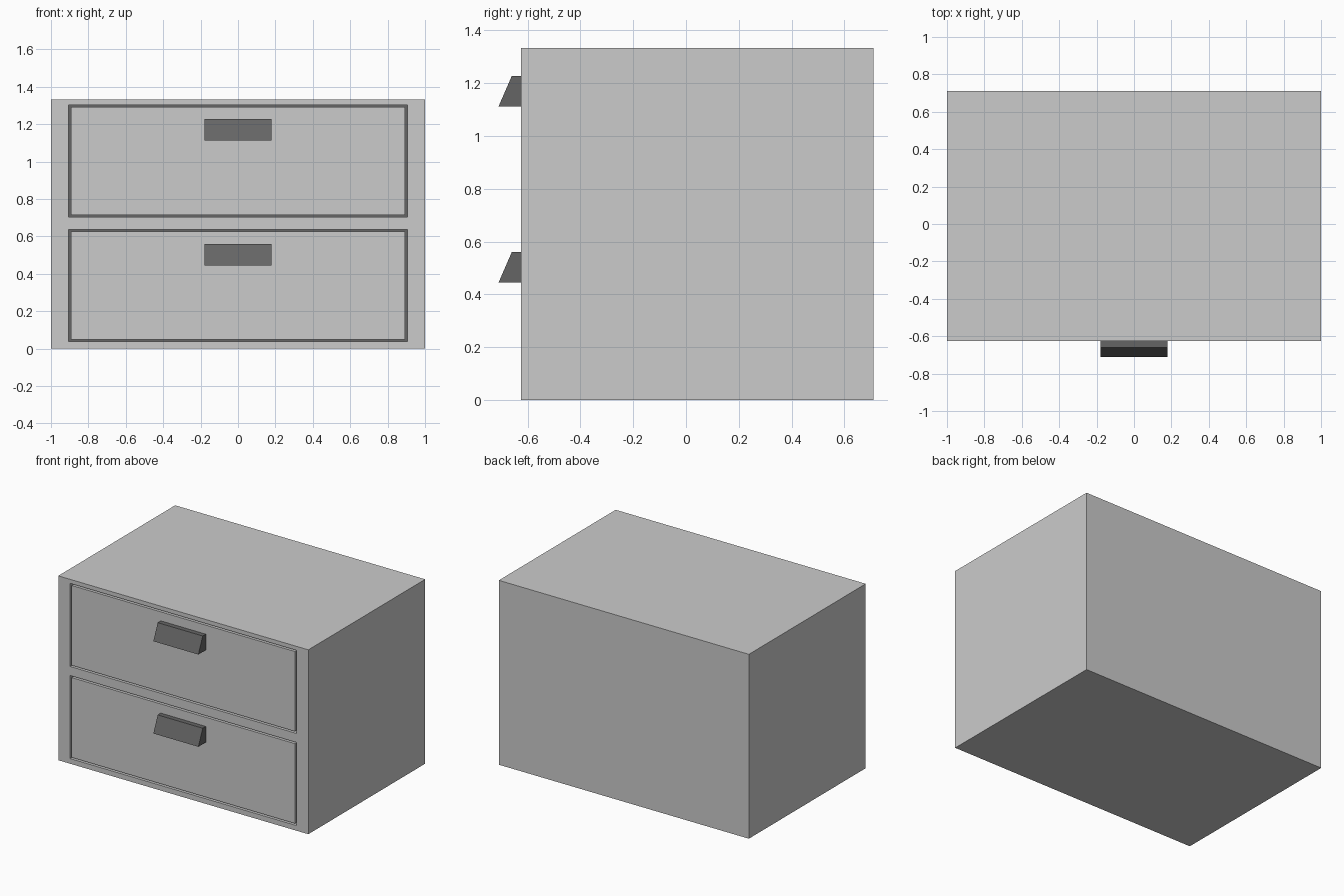
import bpy, bmesh

if "Cube" in bpy.data.objects:
    bpy.data.objects.remove(bpy.data.objects["Cube"])

FRONT, BACK, H = -0.625, 0.71, 1.333
GAP = 0.012
DEPTH = 0.06

dark = bpy.data.materials.new("dark_grey")
dark.diffuse_color = (0.13, 0.13, 0.13, 1)
dark.use_nodes = True
dark.node_tree.nodes["Principled BSDF"].inputs["Base Color"].default_value = dark.diffuse_color


def prism(name, profile, x0, x1, mat=None):
    """Extrude a (y, z) profile from x0 to x1."""
    bm = bmesh.new()
    face = bm.faces.new([bm.verts.new((x0, y, z)) for y, z in profile])
    ext = bmesh.ops.extrude_face_region(bm, geom=[face])
    moved = [v for v in ext["geom"] if isinstance(v, bmesh.types.BMVert)]
    bmesh.ops.translate(bm, verts=moved, vec=(x1 - x0, 0, 0))
    bmesh.ops.recalc_face_normals(bm, faces=bm.faces)
    mesh = bpy.data.meshes.new(name)
    bm.to_mesh(mesh)
    bm.free()
    ob = bpy.data.objects.new(name, mesh)
    bpy.context.collection.objects.link(ob)
    if mat:
        mesh.materials.append(mat)
    return ob


def box(name, x0, x1, y0, y1, z0, z1, mat=None):
    return prism(name, [(y0, z0), (y1, z0), (y1, z1), (y0, z1)], x0, x1, mat)


# Cabinet body
body = box("cabinet_body", -1, 1, FRONT, BACK, 0, H)

for label, z0, z1, handle_z in (("lower", 0.037, 0.638, 0.445),
                                ("upper", 0.703, 1.304, 1.112)):
    # Recess cut into the cabinet front
    cutter = box(label + "_recess_cutter", -0.905, 0.905,
                 FRONT - 0.1, FRONT + DEPTH, z0, z1)
    cutter.hide_render = True
    cutter.hide_set(True)
    cut = body.modifiers.new(label + "_recess", 'BOOLEAN')
    cut.operation = 'DIFFERENCE'
    cut.solver = 'EXACT'
    cut.object = cutter

    # Dark back of the recess, seen through the gap
    box(label + "_recess_liner", -0.905, 0.905, FRONT + DEPTH - 0.01,
        FRONT + DEPTH + 0.01, z0, z1, dark)

    # Drawer front, flush with the cabinet
    g = GAP
    box(label + "_drawer_front", -0.905 + g, 0.905 - g,
        FRONT, FRONT + DEPTH, z0 + g, z1 - g)

    # Wedge-shaped pull
    prism(label + "_handle", [(FRONT, handle_z), (-0.71, handle_z),
                              (-0.66, handle_z + 0.115),
                              (FRONT, handle_z + 0.115)], -0.18, 0.18, dark)
